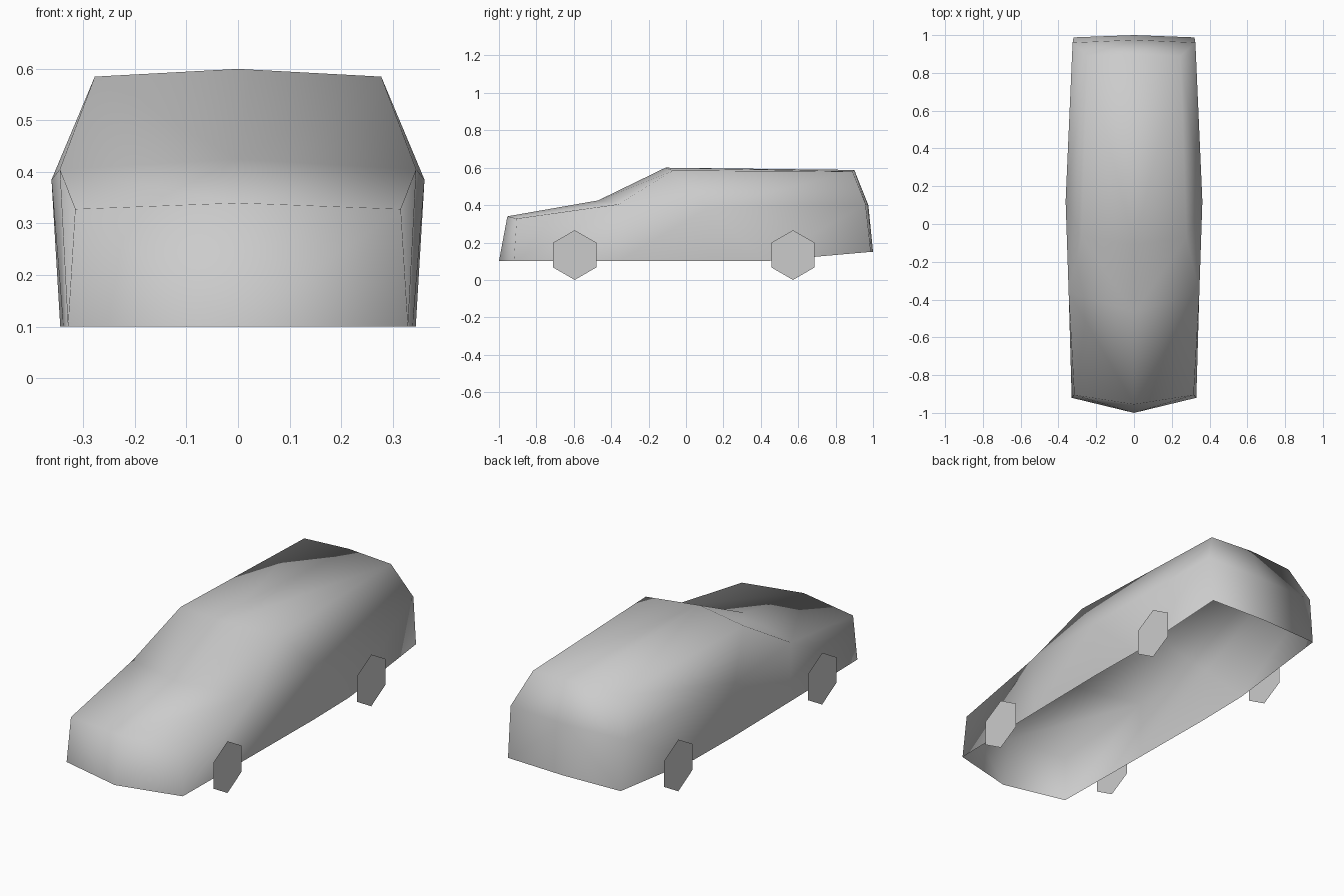
import bpy, bmesh, math

if "Cube" in bpy.data.objects:
    bpy.data.objects.remove(bpy.data.objects["Cube"], do_unlink=True)

grey = bpy.data.materials.new("light_grey")
grey.use_nodes = True
grey.diffuse_color = (0.6, 0.6, 0.6, 1)
grey.node_tree.nodes["Principled BSDF"].inputs["Base Color"].default_value = grey.diffuse_color


def finish(name, bm):
    mesh = bpy.data.meshes.new(name)
    bm.to_mesh(mesh)
    bm.free()
    mesh.materials.append(grey)
    obj = bpy.data.objects.new(name, mesh)
    bpy.context.collection.objects.link(obj)
    return obj


# Car body: an open-bottomed shell, half modelled and mirrored
bm = bmesh.new()


def points(*coords):
    return [bm.verts.new(c) for c in coords]


# Centre line and shoulder line, from the nose over the roof to the tail
centre = points((0, -1, .1), (0, -.955, .34), (0, -.47, .425), (0, -.11, .6),
                (0, .9, .588), (0, .975, .4), (0, 1, .15))
edge = points((.33, -.92, .1), (.316, -.905, .328), (.346, -.36, .405), (.278, -.07, .585),
              (.246, .89, .58), (.325, .96, .405), (.32, .988, .15))
# Widest point of the waist, then the sill
waist, sill_a, sill_b, sill_c = points((.362, .12, .385), (.339, -.36, .1),
                                       (.345, .12, .1), (.34, .42, .1))

for i in range(len(centre) - 1):
    bm.faces.new((centre[i], edge[i], edge[i + 1], centre[i + 1]))

nose, bonnet, pillar, roof_front, roof_rear, tail_top, tail = edge
for face in ((nose, sill_a, pillar, bonnet), (sill_a, sill_b, waist, pillar),
             (sill_b, sill_c, waist), (sill_c, tail, tail_top, waist),
             (pillar, waist, roof_front), (waist, roof_rear, roof_front),
             (waist, tail_top, roof_rear)):
    bm.faces.new(face)
for f in bm.faces:
    f.smooth = True

body = finish("car_body", bm)
mirror = body.modifiers.new("Mirror", 'MIRROR')
mirror.use_axis[0] = True
mirror.use_clip = True

# Wheels: flat six-sided discs against the body sides
RADIUS = 0.133
for side, label in ((1, "left"), (-1, "right")):
    for y, place in ((-.595, "front"), (.572, "rear")):
        bm = bmesh.new()
        ring = [bm.verts.new((side * .357, y + RADIUS * math.sin(k * math.pi / 3),
                              RADIUS - RADIUS * math.cos(k * math.pi / 3))) for k in range(6)]
        bm.faces.new(ring if side > 0 else ring[::-1])
        finish(f"{place}_{label}_wheel", bm)
